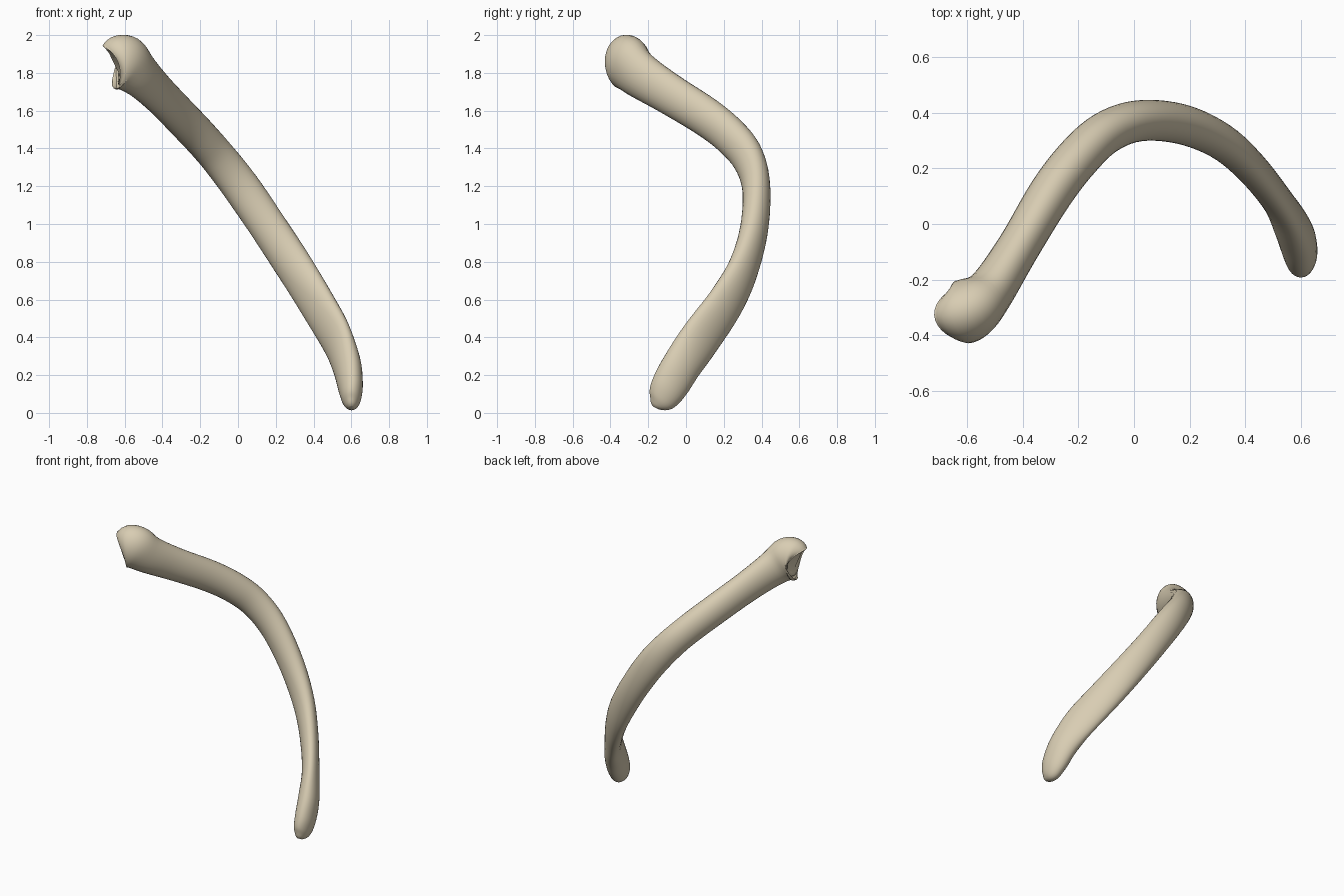
import bpy, bmesh
from math import sin, cos, tau
from mathutils import Vector

if "Cube" in bpy.data.objects:
    bpy.data.objects.remove(bpy.data.objects["Cube"], do_unlink=True)

SIDES = 28   # points around the shaft
STEPS = 5    # rings between two stations

# Bone colour
bone = bpy.data.materials.new("bone_beige")
bone.use_nodes = True
colour = (0.69, 0.61, 0.45, 1)
bone.diffuse_color = colour
shader = bone.node_tree.nodes["Principled BSDF"]
shader.inputs["Base Color"].default_value = colour
shader.inputs["Roughness"].default_value = 0.7

# Stations from head to tip: x, y, z, half height, half thickness
stations = [
    (-.655, -.325, 1.85, .112, .09),
    (-.635, -.322, 1.855, .14, .114),
    (-.59, -.305, 1.848, .147, .112),
    (-.52, -.245, 1.79, .125, .088),
    (-.42, -.09, 1.69, .11, .077),
    (-.3, .11, 1.565, .105, .08),
    (-.2, .24, 1.46, .102, .08),
    (-.1, .33, 1.345, .1, .077),
    (.02, .372, 1.19, .1, .074),
    (.17, .36, .97, .1, .072),
    (.31, .3, .755, .106, .066),
    (.42, .205, .575, .114, .06),
    (.52, .08, .4, .118, .057),
    (.575, -.02, .255, .108, .068),
    (.595, -.085, .145, .1, .065),
    (.6, -.125, .075, .08, .052),
    (.6, -.15, .04, .046, .032),
    (.6, -.158, .026, .02, .015),
]


def catmull(a, b, c, d, t):
    """Smoothly blend one value between b and c."""
    return b + t / 2 * (c - a + t * (2 * a - 5 * b + 4 * c - d
                                     + t * (3 * (b - c) + d - a)))


def smooth_rows(rows):
    """Resample the stations into a denser smooth series."""
    padded = [rows[0]] + rows + [rows[-1]]
    result = []
    for i in range(len(rows) - 1):
        for step in range(STEPS):
            result.append([catmull(*values, step / STEPS)
                           for values in zip(*padded[i:i + 4])])
    return result + [list(rows[-1])]


rows = smooth_rows(stations)
centres = [Vector(row[:3]) for row in rows]
last = len(rows) - 1
bm = bmesh.new()

# Oval rings, kept upright across the direction of the shaft
rings = []
for i, (centre, row) in enumerate(zip(centres, rows)):
    along = (centres[min(i + 2, last)] - centres[max(i - 2, 0)]).normalized()
    side = along.cross(Vector((0, 0, 1))).normalized()
    up = side.cross(along)
    flare = max(0, 1 - i / (3 * STEPS))   # saddle shape of the joint end
    ring = []
    for k in range(SIDES):
        c, s = cos(tau * k / SIDES), sin(tau * k / SIDES)
        point = centre + side * c * row[4] + up * s * row[3]
        point += along * flare * .02 * (c * c - s * s)
        ring.append(bm.verts.new(point))
    rings.append(ring)

# Shaft skin
for first, second in zip(rings, rings[1:]):
    for k in range(SIDES):
        n = (k + 1) % SIDES
        bm.faces.new((first[k], first[n], second[n], second[k]))

# Rounded tip and shallow hollow in the joint end
bm.faces.new(rings[-1])
cap = bm.faces.new(rings[0])
for depth in (.004, -.012, -.008):
    bmesh.ops.inset_region(bm, faces=[cap], thickness=.022, depth=0)
    bmesh.ops.translate(bm, verts=cap.verts, vec=(-depth, 0, 0))
bmesh.ops.recalc_face_normals(bm, faces=bm.faces)

mesh = bpy.data.meshes.new("rib_bone")
bm.to_mesh(mesh)
bm.free()
mesh.materials.append(bone)
mesh.shade_smooth()
rib = bpy.data.objects.new("rib_bone", mesh)
bpy.context.collection.objects.link(rib)
